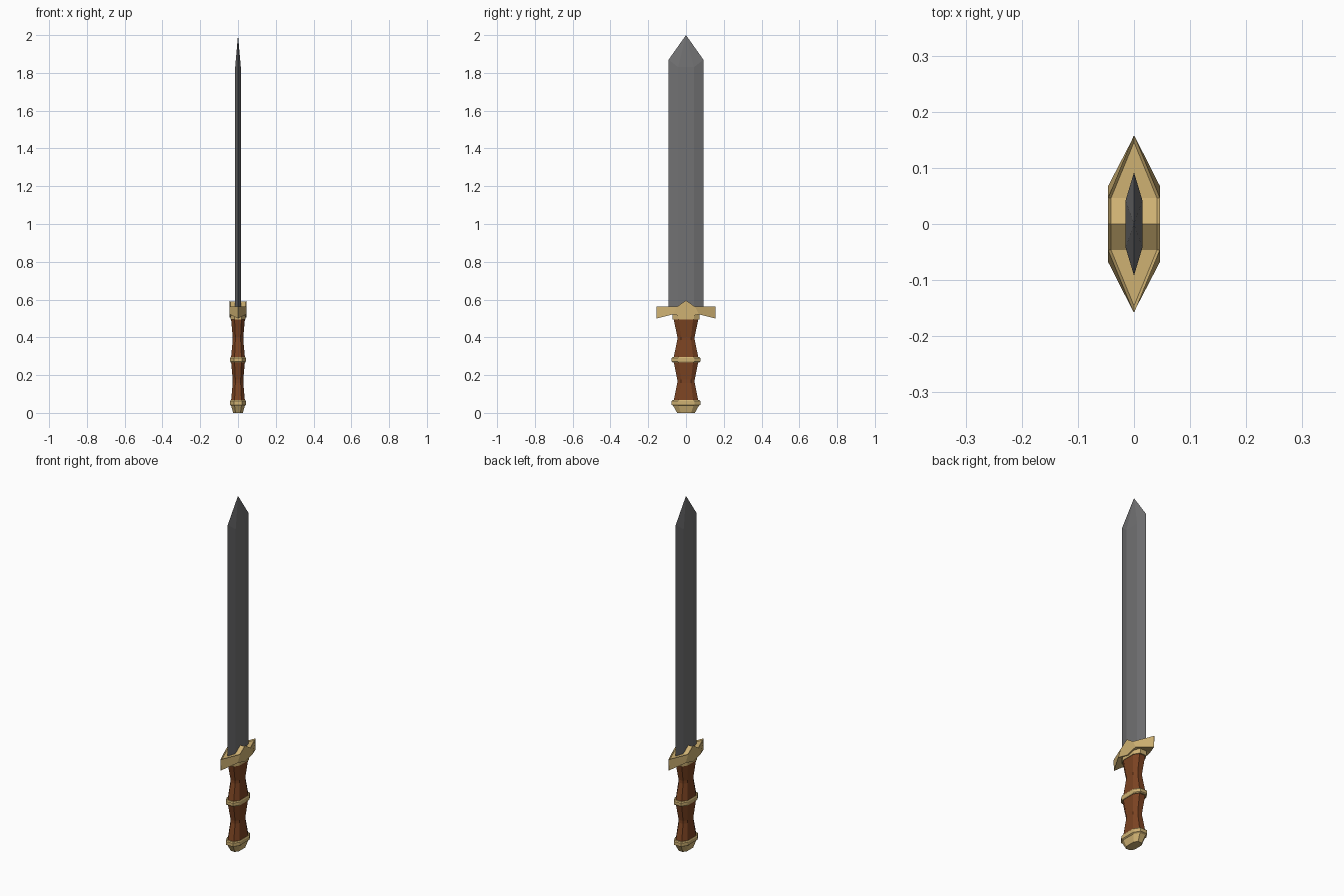
import bpy, bmesh

if "Cube" in bpy.data.objects:
    bpy.data.objects.remove(bpy.data.objects["Cube"])


def material(name, rgb):
    m = bpy.data.materials.new(name)
    m.diffuse_color = (*rgb, 1)
    m.use_nodes = True
    m.node_tree.nodes["Principled BSDF"].inputs["Base Color"].default_value = m.diffuse_color
    return m


STEEL = material("dark_steel", (0.165, 0.165, 0.17))
GOLD = material("pale_gold", (0.62, 0.44, 0.17))
WOOD = material("brown_leather", (0.20, 0.057, 0.016))


def finish(name, bm, mat):
    bmesh.ops.recalc_face_normals(bm, faces=bm.faces)
    me = bpy.data.meshes.new(name)
    bm.to_mesh(me)
    bm.free()
    me.materials.append(mat)
    ob = bpy.data.objects.new(name, me)
    bpy.context.collection.objects.link(ob)
    return ob


def loft(name, rows, mat):
    """Skin a stack of equal-length rings and cap both ends."""
    bm = bmesh.new()
    rings = [[bm.verts.new(p) for p in r] for r in rows]
    n = len(rings[0])
    for a, b in zip(rings, rings[1:]):
        for i in range(n):
            j = (i + 1) % n
            bm.faces.new((a[i], a[j], b[j], b[i]))
    bm.faces.new(rings[0][::-1])
    bm.faces.new(rings[-1])
    return finish(name, bm, mat)


def octagon(x, y, z):
    """Flattened eight-sided handle section."""
    a, b = x * 0.5, y * 0.58
    return [(x, -b, z), (x, b, z), (a, y, z), (-a, y, z),
            (-x, b, z), (-x, -b, z), (-a, -y, z), (a, -y, z)]


def stack(name, sections, mat):
    return loft(name, [octagon(*s) for s in sections], mat)


# blade: hexagonal section rising to a pointed tip
bm = bmesh.new()
section = [(0, -0.092, 1.87), (0.015, -0.042, 1.83), (0.015, 0.042, 1.83),
           (0, 0.092, 1.87), (-0.015, 0.042, 1.83), (-0.015, -0.042, 1.83)]
low = [bm.verts.new((x, y, 0.53)) for x, y, z in section]
high = [bm.verts.new(p) for p in section]
tip = bm.verts.new((0, 0, 2.0))
for i in range(6):
    j = (i + 1) % 6
    bm.faces.new((low[i], low[j], high[j], high[i]))
    bm.faces.new((high[i], high[j], tip))
bm.faces.new(low[::-1])
finish("blade", bm, STEEL)

# crossguard: stations along y with (y top, y bottom, half width, top z, bottom z)
half = [(0.047, 0.068, 0.046, 0.563, 0.522), (0.157, 0.155, 0.0008, 0.563, 0.50)]
stations = ([(-a, -b, w, t, u) for a, b, w, t, u in half[::-1]]
            + [(0, 0, 0.046, 0.595, 0.505)] + half)
guard = loft("crossguard", [[(w, a, t), (-w, a, t), (-w, b, u), (w, b, u)]
                            for a, b, w, t, u in stations], GOLD)
# sunken top inside a thin rim
bm = bmesh.new()
bm.from_mesh(guard.data)
top = [f for f in bm.faces if f.normal.z > 0.6]
bmesh.ops.inset_region(bm, faces=top, thickness=0.005, depth=0, use_even_offset=True)
inner = {v for f in top for v in f.verts}
for v in inner:
    v.co.z -= 0.006
bm.to_mesh(guard.data)
bm.free()

# handle: two waisted grips
for name, z0, z1 in (("lower_grip", 0.06, 0.275), ("upper_grip", 0.29, 0.50)):
    mid = (z0 + z1) / 2
    stack(name, [(0.037, 0.066, z0), (0.028, 0.046, mid - 0.008),
                 (0.028, 0.046, mid + 0.008), (0.037, 0.066, z1)], WOOD)

# gold fittings
stack("guard_collar", [(0.039, 0.072, 0.495), (0.039, 0.072, 0.53)], GOLD)
stack("middle_ring", [(0.039, 0.072, 0.268), (0.042, 0.077, 0.273),
                      (0.042, 0.077, 0.290), (0.039, 0.072, 0.295)], GOLD)
stack("pommel", [(0.026, 0.047, 0.0), (0.036, 0.068, 0.038), (0.042, 0.077, 0.043),
                 (0.042, 0.077, 0.062), (0.039, 0.072, 0.067)], GOLD)
